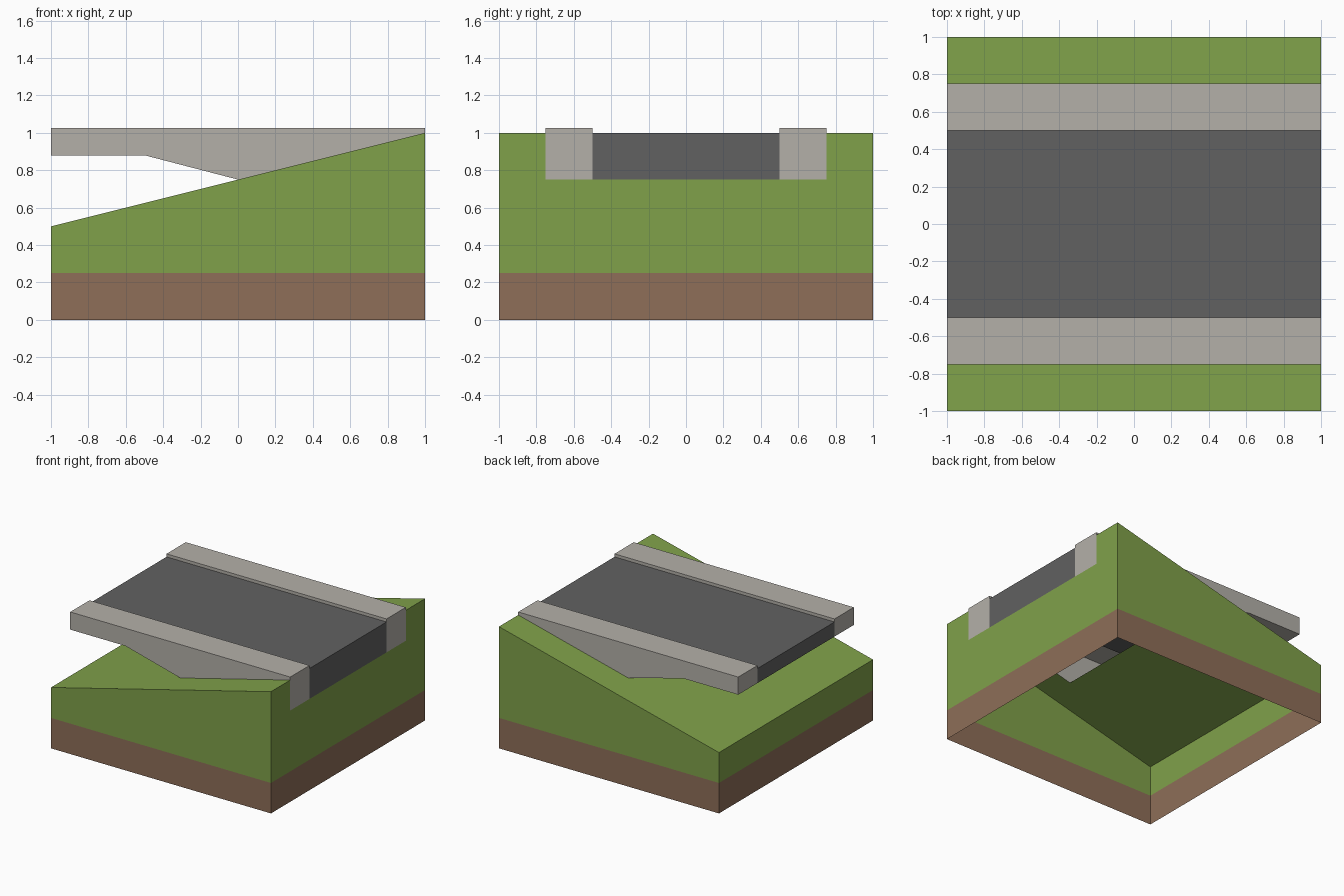
import bpy
import bmesh
from mathutils import Vector

if "Cube" in bpy.data.objects:
    bpy.data.objects.remove(bpy.data.objects["Cube"])


def material(name, rgb):
    """Flat material from sRGB 0-255 values."""
    lin = [((c / 255 + 0.055) / 1.055) ** 2.4 for c in rgb]
    m = bpy.data.materials.new(name)
    m.diffuse_color = (*lin, 1)
    m.use_nodes = True
    m.node_tree.nodes["Principled BSDF"].inputs["Base Color"].default_value = m.diffuse_color
    return m


grass = material("grass_green", (128, 161, 74))
soil = material("soil_brown", (142, 110, 88))
asphalt = material("asphalt_grey", (97, 97, 97))
concrete = material("concrete_grey", (180, 176, 169))


def build(name, mat, faces):
    """Make an object from (points, outward direction) pairs."""
    bm = bmesh.new()
    for pts, out in faces:
        f = bm.faces.new([bm.verts.new(p) for p in pts])
        f.normal_update()
        if f.normal.dot(Vector(out)) < 0:
            f.normal_flip()
    bmesh.ops.remove_doubles(bm, verts=bm.verts, dist=1e-5)
    me = bpy.data.meshes.new(name)
    bm.to_mesh(me)
    bm.free()
    me.materials.append(mat)
    ob = bpy.data.objects.new(name, me)
    bpy.context.collection.objects.link(ob)
    return ob


def strip(profile, y0, y1, out):
    """Sweep each segment of an x-z profile across y0..y1."""
    return [([(a[0], y0, a[1]), (b[0], y0, b[1]), (b[0], y1, b[1]), (a[0], y1, a[1])], out)
            for a, b in zip(profile, profile[1:])]


def side(outline, y, out_y):
    """Flat x-z polygon at a given y."""
    return [([(x, y, z) for x, z in outline], (0, out_y, 0))]


LOW, HIGH, MID, SOIL = 0.5, 1.0, 0.75, 0.25      # ground heights
KERB_IN, KERB_OUT = 0.5, 0.75                    # kerb edges in y
ROAD_Z, KERB_Z, DECK_Z = 1.0, 1.025, 0.88

# Soil band: four open walls
faces = strip([(-1, 0), (-1, SOIL)], -1, 1, (-1, 0, 0))
faces += strip([(1, 0), (1, SOIL)], -1, 1, (1, 0, 0))
for s in (-1, 1):
    faces += side([(-1, 0), (1, 0), (1, SOIL), (-1, SOIL)], s, s)
build("soil_base", soil, faces)

# Grass hill: sloped top left open where the road is cut in
up = (0, 0, 1)
faces = strip([(-1, SOIL), (-1, LOW)], -1, 1, (-1, 0, 0))
faces += strip([(-1, LOW), (0, MID)], -KERB_OUT, KERB_OUT, up)
faces += strip([(1, SOIL), (1, MID)], -KERB_OUT, KERB_OUT, (1, 0, 0))
for s in (-1, 1):
    faces += side([(-1, SOIL), (1, SOIL), (1, HIGH), (0, MID), (-1, LOW)], s, s)
    faces += strip([(-1, LOW), (0, MID), (1, HIGH)], s * KERB_OUT, s, up)
    faces += strip([(1, SOIL), (1, MID), (1, HIGH)], s * KERB_OUT, s, (1, 0, 0))
build("grass_hill", grass, faces)

underside = [(-1, DECK_Z), (-0.5, DECK_Z), (0, MID)]


def deck(y0, y1, top):
    """Top, both ends and underside of one lane of the bridge."""
    return (strip([(-1, top), (1, top)], y0, y1, up)
            + strip([(-1, DECK_Z), (-1, top)], y0, y1, (-1, 0, 0))
            + strip([(1, MID), (1, top)], y0, y1, (1, 0, 0))
            + strip(underside, y0, y1, (0, 0, -1)))


# Road deck
build("road_deck", asphalt, deck(-KERB_IN, KERB_IN, ROAD_Z))

# Kerbs with their outer walls meeting the slope
for s, label in ((-1, "front"), (1, "back")):
    faces = deck(s * KERB_IN, s * KERB_OUT, KERB_Z)
    faces += side(underside + [(1, HIGH), (1, KERB_Z), (-1, KERB_Z)], s * KERB_OUT, s)
    faces += side([(-1, ROAD_Z), (1, ROAD_Z), (1, KERB_Z), (-1, KERB_Z)], s * KERB_IN, -s)
    build(label + "_kerb", concrete, faces)
